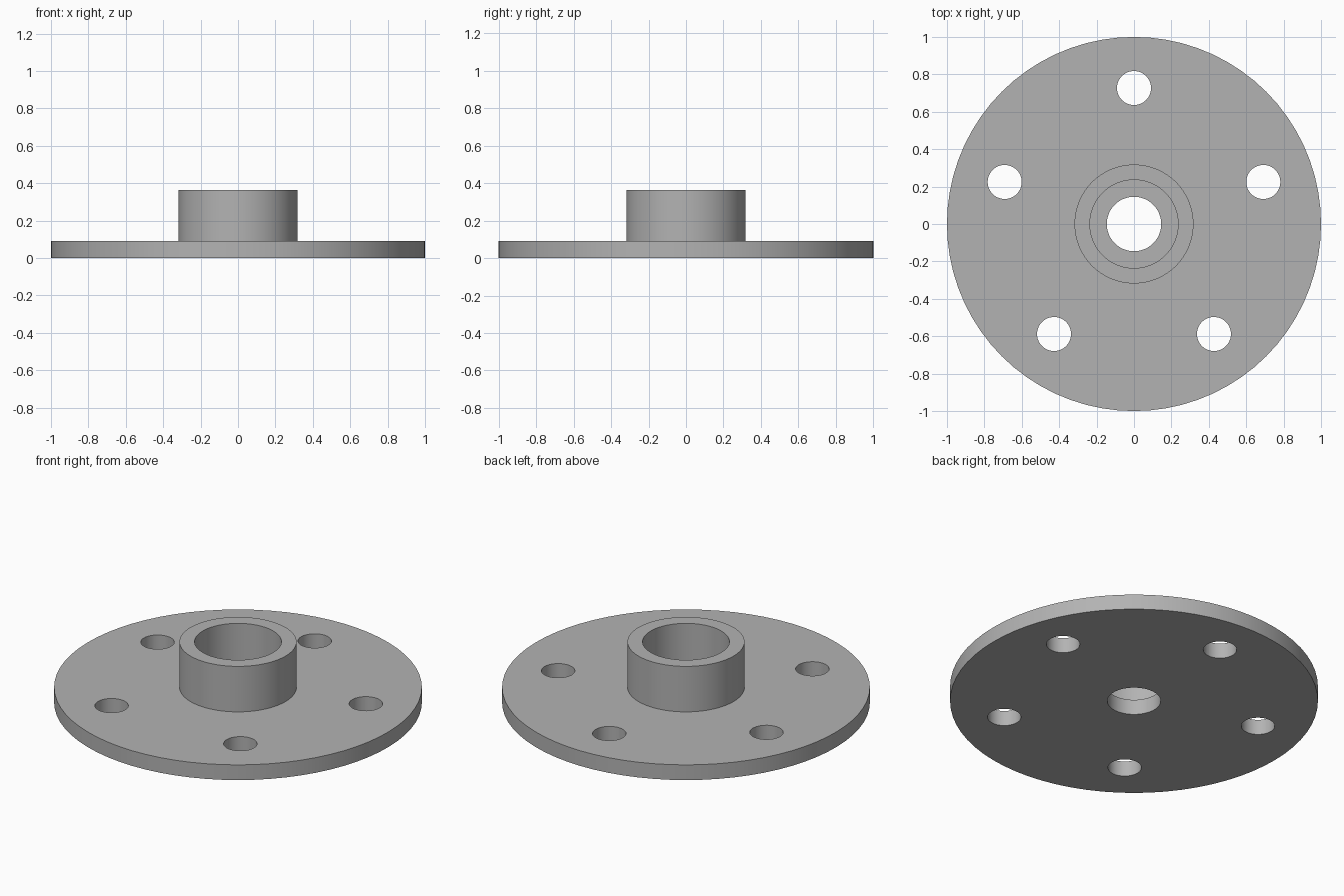
import bpy, bmesh
from math import pi, sin, cos, radians

cube = bpy.data.objects.get("Cube")
if cube:
    bpy.data.objects.remove(cube, do_unlink=True)

PLATE_TOP, HUB_TOP = 0.091, 0.364
BORE, RECESS, HUB, RIM = 0.1455, 0.236, 0.318, 1.0
BOLT_CIRCLE, BOLT_RADIUS, BOLTS = 0.727, 0.091, 5
SEGMENTS = 72

# Single grey material
steel = bpy.data.materials.new("plain grey")
steel.use_nodes = True
colour = (0.45, 0.45, 0.45, 1)
steel.diffuse_color = colour
steel.node_tree.nodes["Principled BSDF"].inputs["Base Color"].default_value = colour


def lathe(name, profile):
    """Revolve a closed (radius, height) profile around z."""
    bm = bmesh.new()
    verts = [bm.verts.new((r, 0, z)) for r, z in profile]
    edges = [bm.edges.new((v, verts[i - 1])) for i, v in enumerate(verts)]
    bmesh.ops.spin(bm, geom=verts + edges, cent=(0, 0, 0), axis=(0, 0, 1),
                   angle=2 * pi, steps=SEGMENTS, use_merge=True)
    bmesh.ops.remove_doubles(bm, verts=bm.verts, dist=1e-5)
    bmesh.ops.recalc_face_normals(bm, faces=bm.faces)
    mesh = bpy.data.meshes.new(name)
    bm.to_mesh(mesh)
    bm.free()
    mesh.materials.append(steel)
    obj = bpy.data.objects.new(name, mesh)
    bpy.context.collection.objects.link(obj)
    return obj


# Round plate with raised hub, stepped recess and through bore
flange = lathe("hub_flange", [
    (BORE, 0), (RIM, 0), (RIM, PLATE_TOP), (HUB, PLATE_TOP), (HUB, HUB_TOP),
    (RECESS, HUB_TOP), (RECESS, PLATE_TOP), (BORE, PLATE_TOP)])

# Ring of bolt holes, the first one at the back
for i in range(BOLTS):
    angle = radians(90 + i * 360 / BOLTS)
    bpy.ops.mesh.primitive_cylinder_add(
        vertices=48, radius=BOLT_RADIUS, depth=4 * PLATE_TOP,
        location=(BOLT_CIRCLE * cos(angle), BOLT_CIRCLE * sin(angle), PLATE_TOP / 2))
    cutter = bpy.context.object
    cutter.name = f"bolt_hole_cutter_{i + 1}"
    cutter.data.materials.append(steel)
    cutter.hide_render = True
    cut = flange.modifiers.new(f"bolt_hole_{i + 1}", "BOOLEAN")
    cut.operation = "DIFFERENCE"
    cut.solver = "EXACT"
    cut.object = cutter
    bpy.ops.object.select_all(action="DESELECT")
    flange.select_set(True)
    bpy.context.view_layer.objects.active = flange
    bpy.ops.object.modifier_apply(modifier=cut.name)
    bpy.data.objects.remove(cutter, do_unlink=True)

bpy.ops.object.shade_smooth_by_angle(angle=radians(30))
